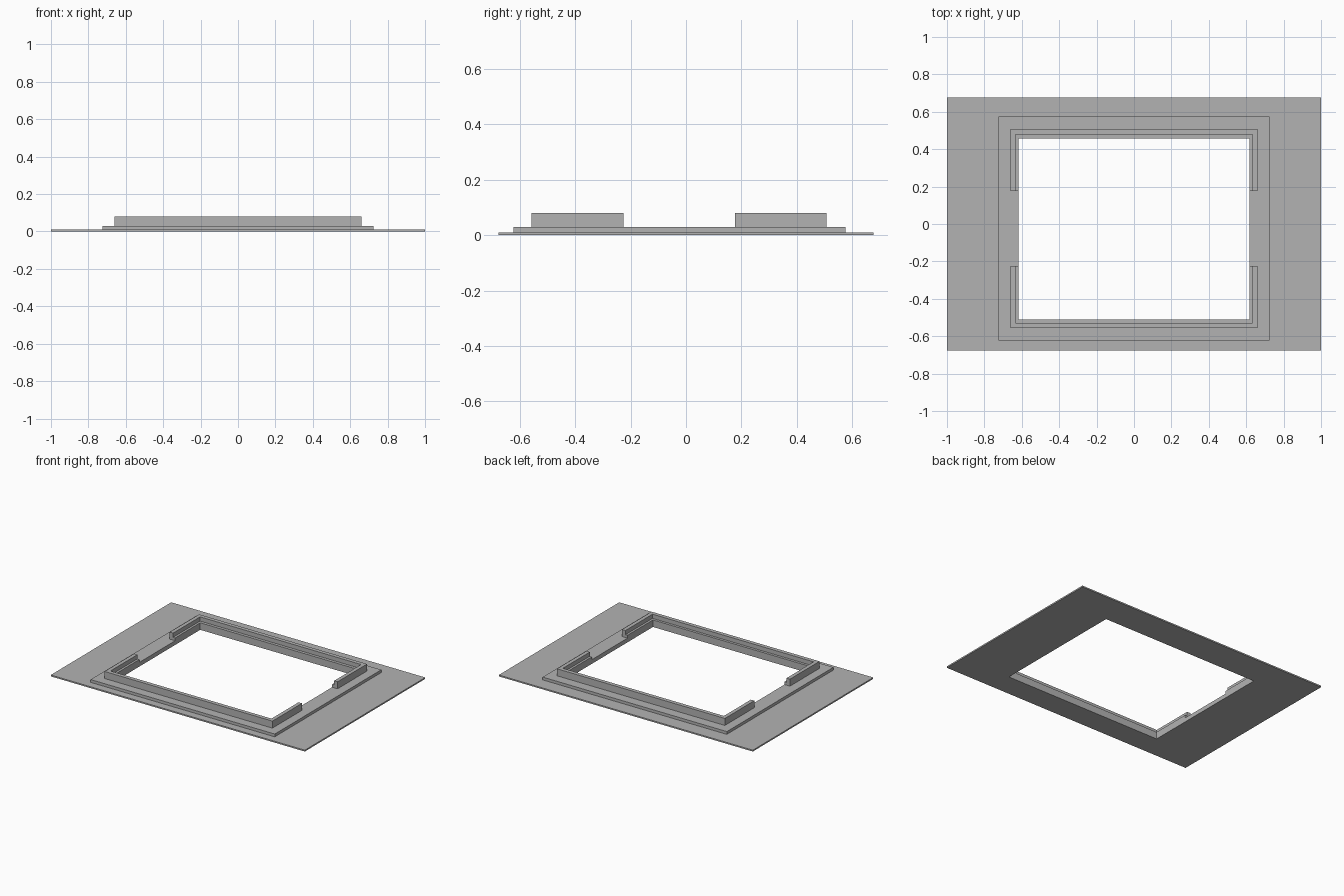
import bpy, bmesh

cube = bpy.data.objects.get("Cube")
if cube:
    bpy.data.objects.remove(cube, do_unlink=True)

# Single plain grey material
grey = bpy.data.materials.new("plain_grey")
grey.use_nodes = True
colour = (0.45, 0.45, 0.45, 1)
grey.diffuse_color = colour
grey.node_tree.nodes["Principled BSDF"].inputs["Base Color"].default_value = colour


def extrude_outline(name, faces, z0, z1):
    """Extrude flat faces, given as lists of (x, y), from z0 up to z1."""
    bm = bmesh.new()
    for points in faces:
        bm.faces.new([bm.verts.new((x, y, z0)) for x, y in points])
    bmesh.ops.remove_doubles(bm, verts=bm.verts, dist=0.0001)
    result = bmesh.ops.extrude_face_region(bm, geom=bm.faces[:], use_keep_orig=True)
    top = [v for v in result["geom"] if isinstance(v, bmesh.types.BMVert)]
    bmesh.ops.translate(bm, verts=top, vec=(0, 0, z1 - z0))
    bmesh.ops.recalc_face_normals(bm, faces=bm.faces[:])
    mesh = bpy.data.meshes.new(name)
    bm.to_mesh(mesh)
    bm.free()
    mesh.materials.append(grey)
    obj = bpy.data.objects.new(name, mesh)
    bpy.context.collection.objects.link(obj)
    return obj


def rectangle(half_x, front, back):
    return [(-half_x, front), (half_x, front), (half_x, back), (-half_x, back)]


def ring(name, outer, inner, z0, z1):
    a, b = rectangle(*outer), rectangle(*inner)
    quads = [[a[i], a[(i + 1) % 4], b[(i + 1) % 4], b[i]] for i in range(4)]
    return extrude_outline(name, quads, z0, z1)


def bracket(name, outer, inner, cut, z0, z1):
    """U-shaped rail: (half width, end y) outside and inside, arms ending at cut."""
    (xo, yo), (xi, yi) = outer, inner
    outline = [(-xo, cut), (-xo, yo), (xo, yo), (xo, cut),
               (xi, cut), (xi, yi), (-xi, yi), (-xi, cut)]
    return extrude_outline(name, [outline], z0, z1)


# Stepped base around the opening
opening = (0.618, -0.511, 0.458)
ring("base_plate", (1.0, -0.677, 0.677), opening, 0, 0.01)
ring("raised_flange", (0.725, -0.622, 0.576), opening, 0.01, 0.03)

# Two facing U-shaped rims, each with a lower inner ledge
for side, wall_y, step_y, hole_y, cut in (
        ("front", -0.557, -0.529, -0.511, -0.225),
        ("back", 0.507, 0.479, 0.458, 0.176)):
    bracket(side + "_rim", (0.661, wall_y), (0.634, step_y), cut, 0.03, 0.08)
    bracket(side + "_ledge", (0.634, step_y), (0.618, hole_y), cut, 0.03, 0.05)
